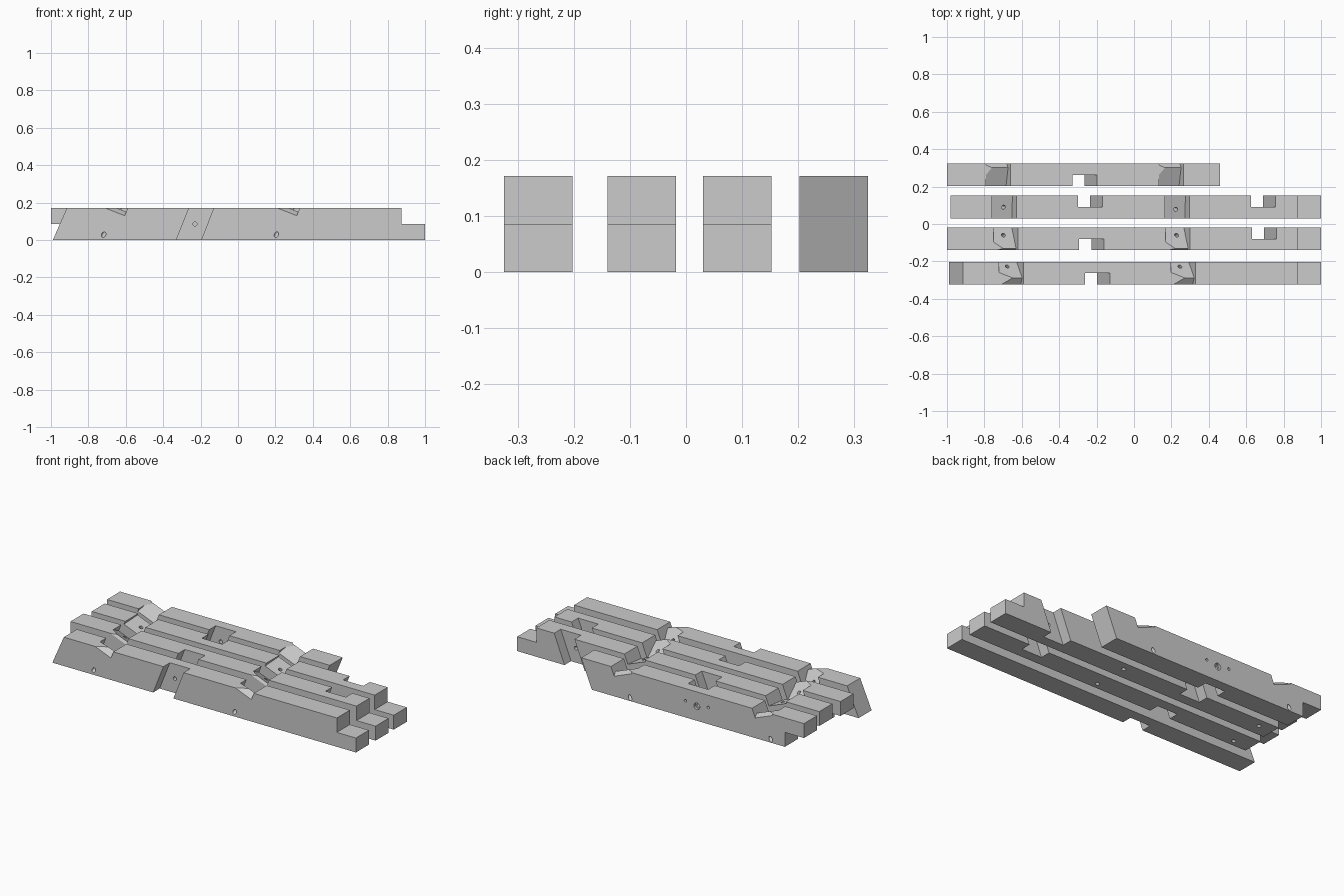
import bpy, bmesh
from mathutils import Vector

if "Cube" in bpy.data.objects:
    bpy.data.objects.remove(bpy.data.objects["Cube"])

TOP, HALF, LAP = 0.171, 0.061, 0.125   # beam height, half width, lap length
MID = TOP / 2
LEAN = 0.395                           # sideways run per unit of height
SLOT = 0.1325                          # slot width along the beam

grey = bpy.data.materials.new("light_grey")
grey.use_nodes = True
grey.diffuse_color = (0.6, 0.6, 0.6, 1)
grey.node_tree.nodes["Principled BSDF"].inputs["Base Color"].default_value = (0.6, 0.6, 0.6, 1)


def loft(name, sections):
    """Solid through matching sections, each a (y, [(x, z), ...]) pair."""
    bm = bmesh.new()
    rings = [[bm.verts.new((x, y, z)) for x, z in pts] for y, pts in sections]
    bm.faces.new(rings[0])
    bm.faces.new(rings[-1])
    n = len(rings[0])
    for a, b in zip(rings, rings[1:]):
        for i in range(n):
            j = (i + 1) % n
            bm.faces.new((a[i], a[j], b[j], b[i]))
    bmesh.ops.recalc_face_normals(bm, faces=bm.faces)
    mesh = bpy.data.meshes.new(name)
    bm.to_mesh(mesh)
    bm.free()
    mesh.materials.append(grey)
    obj = bpy.data.objects.new(name, mesh)
    bpy.context.scene.collection.objects.link(obj)
    return obj


def slot_cutter(x, y, side):
    """Leaning half-width slot; x is its left edge at the top, side its face."""
    s = LEAN * 0.05
    low = x - LEAN * TOP - s
    pts = [(low, -0.05), (low + SLOT, -0.05), (x + SLOT + s, TOP + 0.05), (x + s, TOP + 0.05)]
    return loft("slot_cutter", [(y, pts), (y + side * 0.08, pts)])


def seat_cutter(xr, stations):
    """Leaning seat in the top; stations give (y, depth at the right wall)."""
    run = SLOT / (1 + LEAN ** 2)
    up = LEAN * 0.1
    sections = []
    for y, d in stations:
        xb = xr - LEAN * d
        sections.append((y, [(xb, TOP - d), (xr + up, TOP + 0.1),
                             (xr - SLOT + up, TOP + 0.1),
                             (xb - run, TOP - d + LEAN * run)]))
    return loft("seat_cutter", sections)


def drill(start, end, radius=0.011, extend=0.02):
    """Round cutter between two points, extended at both ends."""
    a, b = Vector(start), Vector(end)
    axis = (b - a).normalized()
    bpy.ops.mesh.primitive_cylinder_add(vertices=16, radius=radius,
                                        depth=(b - a).length + 2 * extend,
                                        location=(a + b) / 2)
    obj = bpy.context.object
    obj.rotation_mode = 'QUATERNION'
    obj.rotation_quaternion = axis.to_track_quat('Z', 'Y')
    obj.data.materials.append(grey)
    return obj


def cut(beam, cutters):
    bpy.context.view_layer.update()
    bpy.context.view_layer.objects.active = beam
    for c in cutters:
        c.hide_render = True
        mod = beam.modifiers.new("cut", 'BOOLEAN')
        mod.operation, mod.solver, mod.object = 'DIFFERENCE', 'EXACT', c
        bpy.ops.object.modifier_apply(modifier=mod.name)
        bpy.data.objects.remove(c)


def left_lap(x):
    return [(x, TOP), (x, MID), (x + LAP, MID), (x + LAP, 0)]


RIGHT_LAP = [(1, 0), (1, MID), (1 - LAP, MID), (1 - LAP, TOP)]

# Each beam: centre y, outline, slots (x, side), seat right edges,
# seat depths (offset across the beam, depth), peg holes (top x, offset; end point)
beams = {
    "front_beam": dict(
        y=-0.263, outline=[(-0.915, TOP), (-0.99, 0)] + RIGHT_LAP,
        slots=[(-0.262, -1)], seats=[-0.59, 0.33],
        depths=[(-HALF, 0.041), (-0.025, 0.02), (HALF, 0.095)],
        pegs=[(-0.68, 0.03), (0.243, 0.03)], peg_end=(-0.038, -HALF, 0.028)),
    "front_middle_beam": dict(
        y=-0.079, outline=left_lap(-1) + RIGHT_LAP,
        slots=[(-0.293, -1), (0.63, 1)], seats=[-0.62, 0.30],
        depths=[(-HALF, 0.04), (-0.052, 0.027), (HALF, 0.085)],
        pegs=[(-0.705, 0.015), (0.222, 0.015)], peg_end=(-0.06, -0.025, 0)),
    "back_middle_beam": dict(
        y=0.091, outline=left_lap(-0.98) + RIGHT_LAP,
        slots=[(-0.30, 1), (0.625, 1)], seats=[-0.628, 0.297],
        depths=[(-HALF, 0.065), (HALF, 0.055)],
        pegs=[(-0.705, 0), (0.215, -0.01)], peg_end=(-0.06, 0.01, 0)),
    "back_beam": dict(
        y=0.263, outline=left_lap(-1) + [(0.39, 0), (0.46, TOP)],
        slots=[(-0.33, -1)], seats=[-0.66, 0.265],
        depths=[(-HALF, 0.062), (0.038, 0.034), (HALF, 0.052)],
        pegs=[(-0.742, -0.028), (0.18, -0.028)], peg_end=(-0.04, HALF, 0.02)),
}

for name, b in beams.items():
    y = b["y"]
    beam = loft(name, [(y - HALF, b["outline"]), (y + HALF, b["outline"])])
    cutters = []
    # Top seats, with the outer stations pushed past the faces
    for xr in b["seats"]:
        st = [(y + o, d) for o, d in b["depths"]]
        st = [(st[0][0] - 0.01, st[0][1])] + st + [(st[-1][0] + 0.01, st[-1][1])]
        cutters.append(seat_cutter(xr, st))
    # Side slots, each with a bolt hole through the remaining web
    for x, side in b["slots"]:
        cutters.append(slot_cutter(x, y, side))
        xc = x + SLOT / 2 - LEAN * MID
        cutters.append(drill((xc, y - HALF, MID), (xc, y + HALF, MID)))
    # Slanted peg holes from each seat
    dx, dy, z = b["peg_end"]
    for x, o in b["pegs"]:
        cutters.append(drill((x, y + o, 0.115), (x + dx, y + dy, z)))
    # Counterbore and two small screw holes on the back face
    if name == "back_beam":
        xc = -0.298
        back = y + HALF
        cutters.append(drill((xc, back - 0.01, MID), (xc, back, MID), 0.02, 0.005))
        for s in (-1, 1):
            p = (xc + s * 0.075, back, MID + 0.013)
            cutters.append(drill((p[0], back - 0.02, p[2]), p, 0.008))
    cut(beam, cutters)
